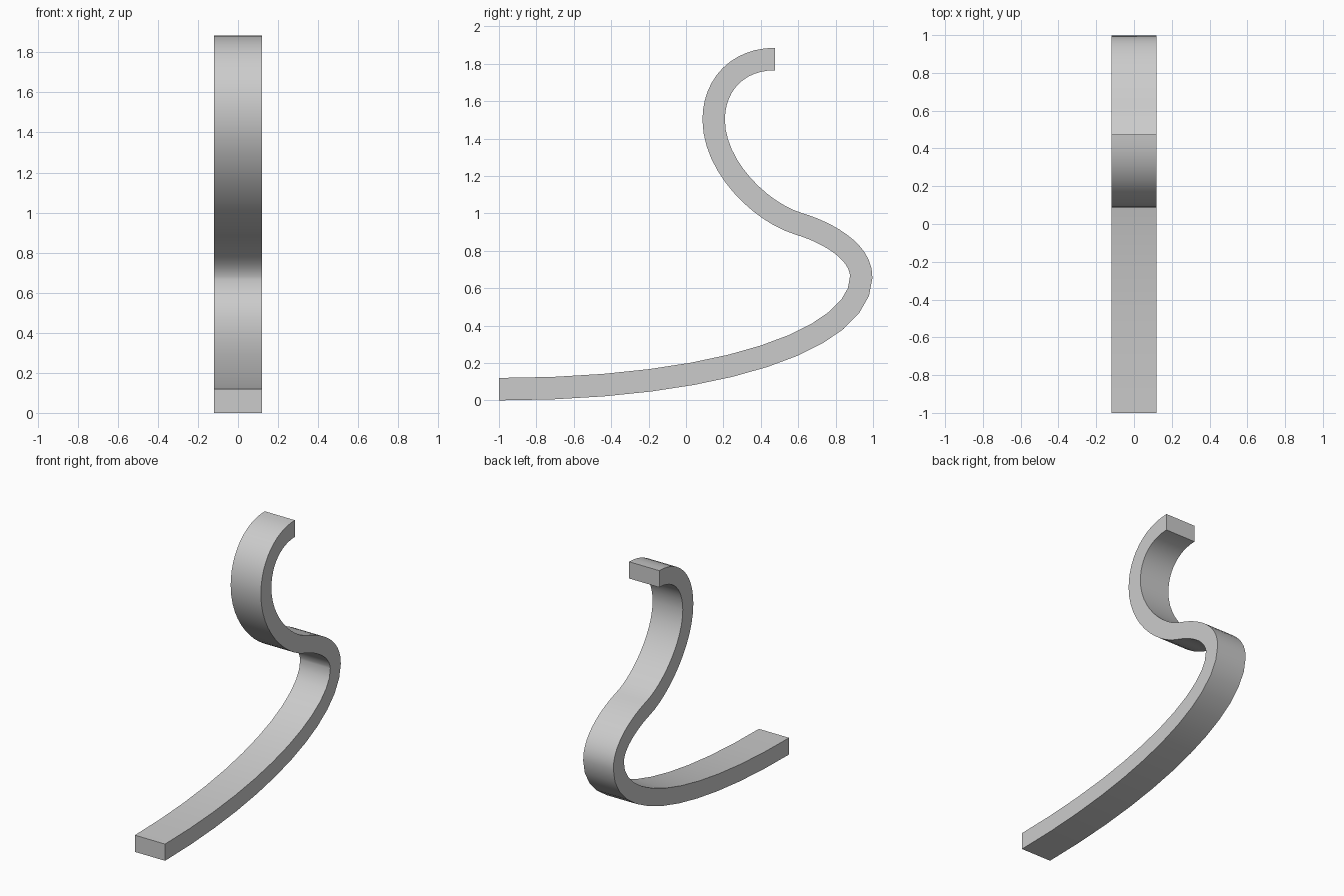
import bpy
import bmesh
import math
from mathutils import Vector
from mathutils.geometry import interpolate_bezier

WIDTH = 0.24
THICK = 0.12
STEPS = 12

cube = bpy.data.objects.get("Cube")
if cube:
    bpy.data.objects.remove(cube, do_unlink=True)

grey = bpy.data.materials.new("plain grey")
grey.use_nodes = True
colour = (0.6, 0.6, 0.6, 1)
grey.diffuse_color = colour
grey.node_tree.nodes["Principled BSDF"].inputs["Base Color"].default_value = colour

# Centre line in the side plane: (y, z) of knot, handle, handle, knot, ...
path = [Vector((0, y, z)) for y, z in (
    (-1, 0.06), (0.2, 0.06), (0.937, 0.33),
    (0.937, 0.66), (0.937, 0.8), (0.75, 0.9),
    (0.6, 0.945), (0.4, 1.005), (0.148, 1.25),
    (0.148, 1.5), (0.148, 1.69), (0.28, 1.825),
    (0.475, 1.825))]

centre = [path[0]]
for i in range(0, len(path) - 1, 3):
    centre += interpolate_bezier(*path[i:i + 4], STEPS + 1)[1:]

# Sweep a rectangular section along the centre line
bm = bmesh.new()
rings = []
last = len(centre) - 1
for i, p in enumerate(centre):
    tangent = (centre[min(i + 1, last)] - centre[max(i - 1, 0)]).normalized()
    if i in (0, last):
        tangent = Vector((0, 1, 0))  # both ends are cut upright
    side = Vector((WIDTH / 2, 0, 0))
    up = Vector((1, 0, 0)).cross(tangent) * THICK / 2
    rings.append([bm.verts.new(p + side * a + up * b)
                  for a, b in ((1, 1), (-1, 1), (-1, -1), (1, -1))])

for r, s in zip(rings, rings[1:]):
    for k in range(4):
        n = (k + 1) % 4
        bm.faces.new((r[k], r[n], s[n], s[k]))
bm.faces.new(rings[0])
bm.faces.new(rings[-1])
bmesh.ops.recalc_face_normals(bm, faces=bm.faces)

mesh = bpy.data.meshes.new("curved_band")
bm.to_mesh(mesh)
bm.free()
mesh.materials.append(grey)
band = bpy.data.objects.new("curved_band", mesh)
bpy.context.collection.objects.link(band)

# Smooth along the sweep, crisp along the rectangular edges
bpy.ops.object.select_all(action="DESELECT")
band.select_set(True)
bpy.context.view_layer.objects.active = band
bpy.ops.object.shade_smooth_by_angle(angle=math.radians(40))
